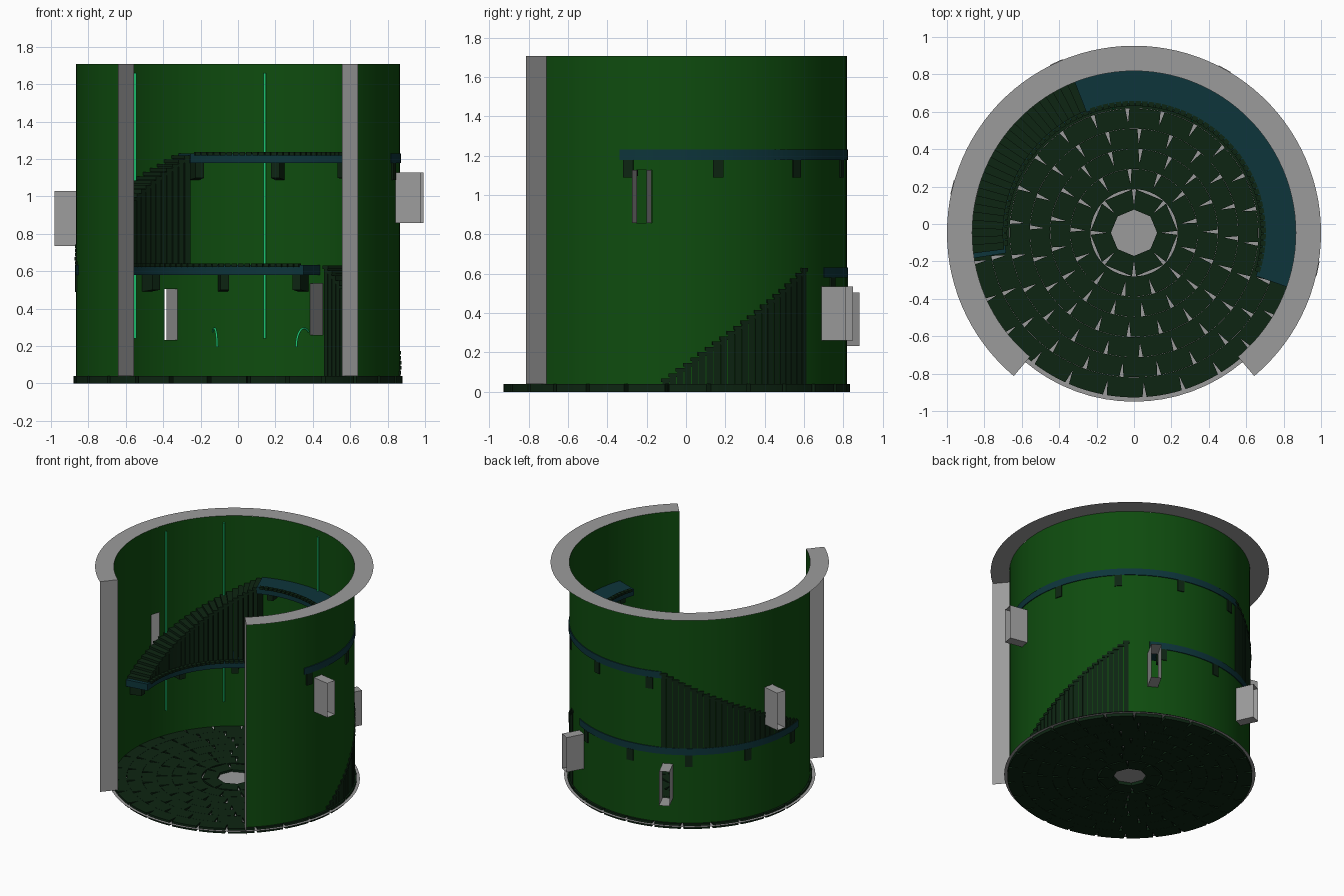
import bpy, bmesh, math
from math import radians as rad, cos, sin

if "Cube" in bpy.data.objects:
    bpy.data.objects.remove(bpy.data.objects["Cube"])

CY = -0.047          # tower axis y
R_WALL, R_OUT = 0.865, 1.0
TOP, BASE = 1.707, 0.04


def mat(name, c):
    m = bpy.data.materials.new(name)
    m.diffuse_color = (*c, 1)
    m.use_nodes = True
    m.node_tree.nodes["Principled BSDF"].inputs["Base Color"].default_value = m.diffuse_color
    return m


GREEN = mat("wall_green", (0.0045, 0.072, 0.0045))
STONE = mat("dark_stone", (0.004, 0.018, 0.006))
TEAL = mat("teal", (0.004, 0.035, 0.043))
VINE = mat("bright_green", (0.012, 0.55, 0.16))
GREY = mat("mid_grey", (0.33, 0.33, 0.33))


def P(r, a, z):
    return (r * cos(rad(a)), CY + r * sin(rad(a)), z)


def finish(name, bm, m=GREY, smooth=False, normals=True):
    bmesh.ops.remove_doubles(bm, verts=bm.verts, dist=1e-5)
    if normals:
        bmesh.ops.recalc_face_normals(bm, faces=bm.faces)
    me = bpy.data.meshes.new(name)
    bm.to_mesh(me)
    bm.free()
    ob = bpy.data.objects.new(name, me)
    bpy.context.collection.objects.link(ob)
    me.materials.append(m)
    if smooth:
        bpy.context.view_layer.objects.active = ob
        ob.select_set(True)
        bpy.ops.object.shade_smooth_by_angle(angle=rad(30))
        ob.select_set(False)
    return ob


def arc_block(bm, r0, r1, a0, a1, z0, z1, seg=1, flare=0.0, inner_low=None):
    """Solid arc segment; flare narrows the outer edge (degrees per side),
    inner_low raises the inner bottom edge for a tapered bracket."""
    rows = []
    zi = z0 if inner_low is None else inner_low
    for i in range(seg + 1):
        t = i / seg
        ai = a0 + (a1 - a0) * t
        ao = a0 + flare + (a1 - a0 - 2 * flare) * t
        rows.append([bm.verts.new(P(*p)) for p in
                     ((r0, ai, zi), (r1, ao, z0), (r1, ao, z1), (r0, ai, z1))])
    for A, B in zip(rows, rows[1:]):
        for k in range(4):
            bm.faces.new((A[k], A[(k + 1) % 4], B[(k + 1) % 4], B[k]))
    bm.faces.new(rows[0])
    bm.faces.new(rows[-1][::-1])


# window slits: angle, bottom, top
WINDOWS = [(-11, 0.857, 1.128), (61, 0.26, 0.535), (114.5, 0.233, 0.505), (166, 0.735, 1.03)]
HALF = 2.6

# curved wall sheet with slit openings
angles = {-50 + 280 * i / 84 for i in range(85)}
for a, _, _ in WINDOWS:
    angles = {x for x in angles if abs(x - a) > HALF + 0.3} | {a - HALF, a + HALF}
angles = sorted(angles)
levels = sorted({BASE, TOP} | {z for w in WINDOWS for z in w[1:]})
bm = bmesh.new()
for a0, a1 in zip(angles, angles[1:]):
    for z0, z1 in zip(levels, levels[1:]):
        am, zm = (a0 + a1) / 2, (z0 + z1) / 2
        if any(abs(am - w[0]) < HALF and w[1] < zm < w[2] for w in WINDOWS):
            continue
        bm.faces.new([bm.verts.new(P(R_WALL, *q)) for q in
                      ((a1, z0), (a0, z0), (a0, z1), (a1, z1))])
finish("tower_wall", bm, GREEN, smooth=True, normals=False)

# flat rim on top and the two cut faces beside the opening
bm = bmesh.new()
for i in range(84):
    a0, a1 = -50 + 280 * i / 84, -50 + 280 * (i + 1) / 84
    bm.faces.new([bm.verts.new(P(*q)) for q in
                  ((R_WALL, a0, TOP), (R_OUT, a0, TOP), (R_OUT, a1, TOP), (R_WALL, a1, TOP))])
finish("wall_top_rim", bm, normals=False)
for name, a in (("right_wall_end", -50), ("left_wall_end", 230)):
    bm = bmesh.new()
    q = [(R_WALL, a, BASE), (R_OUT, a, BASE), (R_OUT, a, TOP), (R_WALL, a, TOP)]
    bm.faces.new([bm.verts.new(P(*p)) for p in (q if a < 0 else q[::-1])])
    finish(name, bm, normals=False)

# open window tunnels
for n, (a, z0, z1) in enumerate(WINDOWS):
    bm = bmesh.new()
    d = (cos(rad(a)), sin(rad(a)))
    hw = 0.0375

    def loop(r):
        return [bm.verts.new((r * d[0] - s * hw * d[1], CY + r * d[1] + s * hw * d[0], z))
                for s, z in ((-1, z0), (1, z0), (1, z1), (-1, z1))]
    A, B = loop(R_WALL - 0.002), loop(R_OUT + 0.003)
    for k in range(4):
        bm.faces.new((A[k], A[(k + 1) % 4], B[(k + 1) % 4], B[k]))
    finish(f"window_tunnel_{n + 1}", bm)

# floor: mortar disc and rings of paving stones, wedge gaps between them
bm = bmesh.new()
bmesh.ops.create_circle(bm, cap_ends=True, segments=72, radius=0.903)
bmesh.ops.translate(bm, verts=bm.verts, vec=(0, CY, 0.024))
finish("floor_mortar", bm)

bm = bmesh.new()
W = 0.108
for k, n in enumerate((8, 13, 17, 20, 22, 24, 26)):
    r0 = 0.125 + k * W
    step = 360 / n
    gap = math.degrees(0.011 / (r0 + W))
    for i in range(n):
        a = i * step + k * 11
        arc_block(bm, r0, r0 + W - 0.001, a - gap * 0.5, a + step + gap * 0.5, 0.0, BASE,
                  seg=1 if k == 0 else 5, flare=gap * 1.5)
finish("paving_stones", bm, STONE)


# stairs: one column and overhanging tread per step
def stairs(name, a0, a1, z0, z1, n):
    bm = bmesh.new()
    for i in range(n):
        b0 = a0 + (a1 - a0) * i / n
        b1 = a0 + (a1 - a0) * (i + 1) / n
        lo, hi = min(b0, b1), max(b0, b1)
        top = z0 + (z1 - z0) * (i + 1) / n
        if top - 0.02 > z0:
            arc_block(bm, 0.705, 0.869, lo + 0.15, hi - 0.15, z0, top - 0.018)
        arc_block(bm, 0.70, 0.873, lo - 0.3, hi + 0.3, top - 0.018, top)
    finish(name, bm, STONE)


stairs("lower_stairs", -5, 49.5, BASE, 0.63, 22)
stairs("upper_stairs", 187, 111, 0.63, 1.22, 26)


# walkways with stone edging and brackets
def walkway(name, a0, a1, z0, z1, brackets):
    bm = bmesh.new()
    arc_block(bm, 0.692, 0.871, a0, a1, z0, z1, seg=48)
    finish(name + "_walkway", bm, TEAL, smooth=True)
    bm = bmesh.new()
    n = round((a1 - a0 - 4) / 2.9)
    for i in range(n):
        a = a0 + 2 + i * 2.9
        arc_block(bm, 0.678, 0.705, a, a + 2.4, z1 - 0.01, z1 + 0.008)
    finish(name + "_edging", bm, STONE)
    bm = bmesh.new()
    for a in brackets:
        arc_block(bm, 0.77, 0.873, a - 1.75, a + 1.75, z0 - 0.09, z0, inner_low=z0 - 0.08)
    finish(name + "_brackets", bm, STONE)


walkway("lower", 59.5, 189, 0.58, 0.632, [66 + 29.3 * i for i in range(5)])
walkway("upper", -19.5, 111.5, 1.178, 1.23, [-16.5 + 30.5 * i for i in range(5)])


# thin hanging cords and hooks
def tube(name, pts, r):
    cu = bpy.data.curves.new(name, "CURVE")
    cu.dimensions = "3D"
    cu.bevel_depth = r
    cu.bevel_resolution = 4
    sp = cu.splines.new("POLY")
    sp.points.add(len(pts) - 1)
    for p, q in zip(sp.points, pts):
        p.co = (*q, 1)
    sp.use_smooth = True
    cu.materials.append(VINE)
    bpy.context.collection.objects.link(bpy.data.objects.new(name, cu))


for n, a in enumerate((80.3, 130, 160)):
    tube(f"wall_cord_{n + 1}", [P(0.854, a, 0.24), P(0.854, a, 1.66)], 0.007)
for n, a in enumerate((62.5, 99.5)):
    pts = [P(0.765 + 0.09 * cos(t), a, 0.195 + 0.1 * sin(t))
           for t in (rad(55 + 125 * i / 14) for i in range(15))]
    tube(f"curved_hook_{n + 1}", pts, 0.006)
